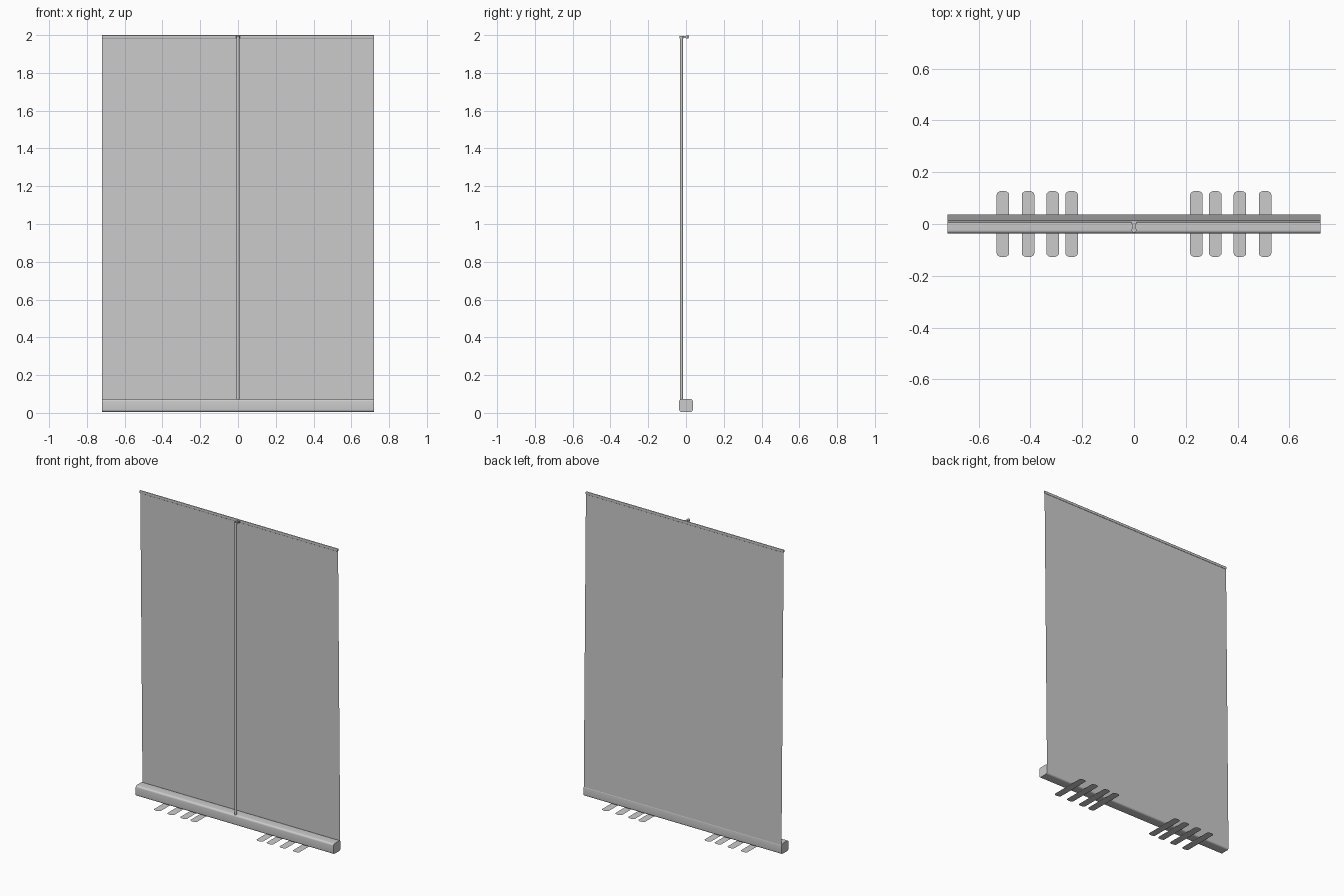
import bpy, bmesh, math

if "Cube" in bpy.data.objects:
    bpy.data.objects.remove(bpy.data.objects["Cube"])

W = 0.72  # half width of the stand


def make_object(name, bm, smooth=False):
    me = bpy.data.meshes.new(name)
    bm.to_mesh(me)
    bm.free()
    ob = bpy.data.objects.new(name, me)
    bpy.context.collection.objects.link(ob)
    if smooth:
        bpy.context.view_layer.objects.active = ob
        ob.select_set(True)
        bpy.ops.object.shade_smooth_by_angle(angle=math.radians(35))
        ob.select_set(False)
    return ob


def rounded_profile(y0, y1, z0, z1, r, steps=5):
    """Rounded rectangle in the YZ plane."""
    pts = []
    corners = [(y1 - r, z1 - r, 0), (y0 + r, z1 - r, 90),
               (y0 + r, z0 + r, 180), (y1 - r, z0 + r, 270)]
    for cy, cz, start in corners:
        for i in range(steps + 1):
            a = math.radians(start + 90 * i / steps)
            pts.append((cy + r * math.cos(a), cz + r * math.sin(a)))
    return pts


def extrude_x(name, pts, x0, x1):
    bm = bmesh.new()
    face = bm.faces.new([bm.verts.new((x0, y, z)) for y, z in pts])
    ext = bmesh.ops.extrude_face_region(bm, geom=[face])
    verts = [v for v in ext["geom"] if isinstance(v, bmesh.types.BMVert)]
    bmesh.ops.translate(bm, verts=verts, vec=(x1 - x0, 0, 0))
    bmesh.ops.recalc_face_normals(bm, faces=bm.faces)
    return make_object(name, bm, True)


def cylinder(name, y, z0, z1, r, sides=16):
    bm = bmesh.new()
    bmesh.ops.create_cone(bm, cap_ends=True, segments=sides, radius1=r,
                          radius2=r, depth=z1 - z0)
    bmesh.ops.translate(bm, verts=bm.verts, vec=(0, y, (z0 + z1) / 2))
    return make_object(name, bm, True)


# Cassette at the bottom and clamp rail at the top
extrude_x("base_cassette", rounded_profile(-0.036, 0.036, 0.005, 0.073, 0.012), -W, W)
extrude_x("top_rail", rounded_profile(0.006, 0.015, 1.982, 2.0, 0.003, 3), -W, W)

# Thin screen, leaning slightly from the back of the cassette to the rail
bm = bmesh.new()
bm.faces.new([bm.verts.new(p) for p in (
    (-W, 0.035, 0.062), (W, 0.035, 0.062), (W, 0.0125, 1.985), (-W, 0.0125, 1.985))])
make_object("screen", bm)

# Support pole and the hook that holds the rail
cylinder("support_pole", -0.024, 0.07, 1.984, 0.008)
cylinder("pole_cap", -0.024, 1.982, 1.996, 0.0095)
extrude_x("hook_neck", rounded_profile(-0.024, 0.008, 1.985, 1.996, 0.002, 2), -0.005, 0.005)
extrude_x("hook_clip", rounded_profile(0.0, 0.010, 1.982, 1.999, 0.002, 2), -0.009, 0.009)

# Flat feet with rounded ends
for side in (-1, 1):
    for n, x in enumerate((0.241, 0.314, 0.409, 0.506)):
        bm = bmesh.new()
        outline = []
        for end in (1, -1):
            for i in range(9):
                a = math.pi * i / 8
                outline.append((side * x + end * 0.024 * math.cos(a),
                                end * (0.114 + 0.014 * math.sin(a)), 0))
        bm.faces.new([bm.verts.new(p) for p in outline])
        make_object(f"foot_{'left' if side < 0 else 'right'}_{n + 1}", bm)
